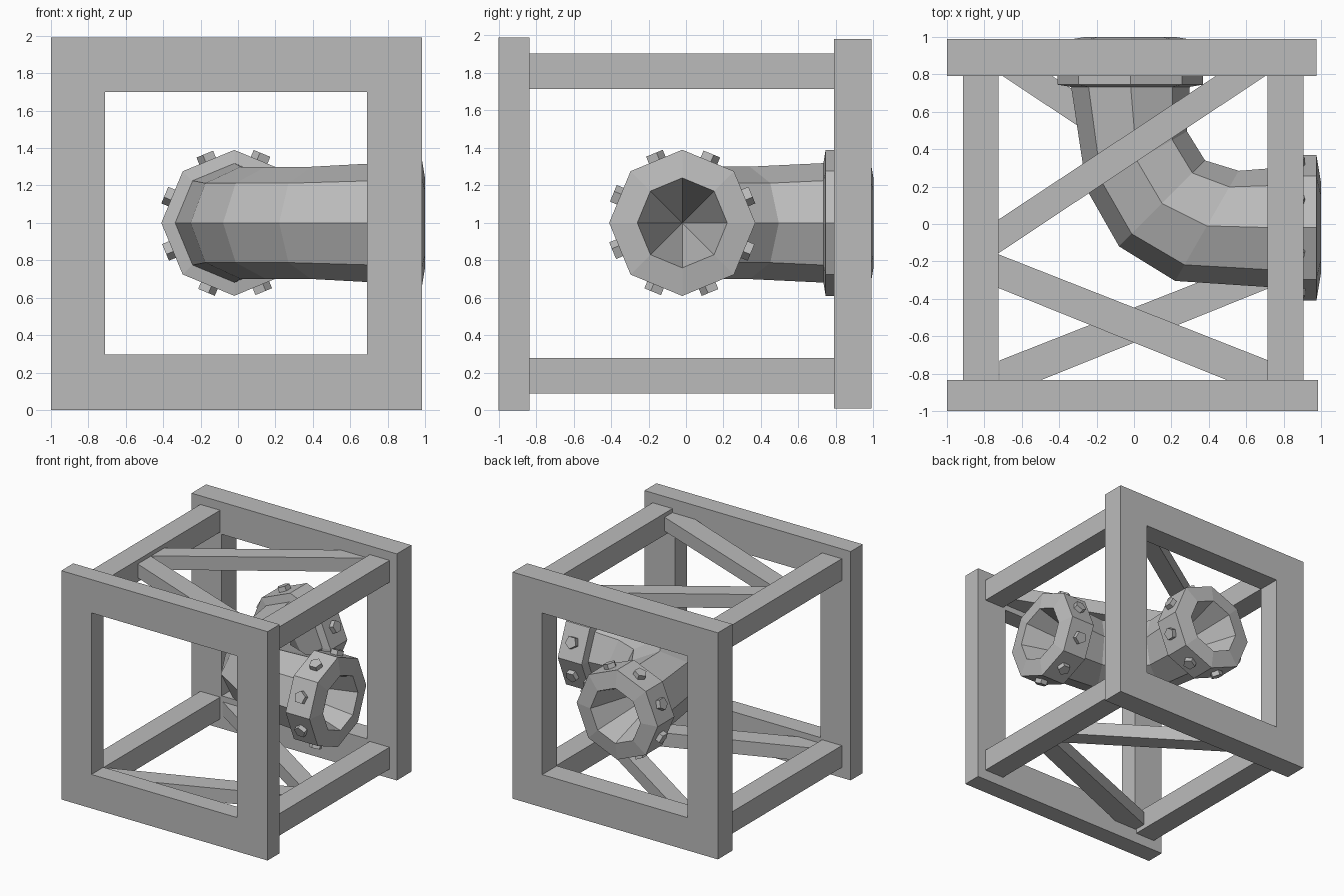
import bpy, bmesh, math
from mathutils import Matrix, Vector

cube = bpy.data.objects.get("Cube")
if cube:
    bpy.data.objects.remove(cube, do_unlink=True)

GREY = (0.5, 0.5, 0.5, 1)
metal = bpy.data.materials.new("plain_grey")
metal.use_nodes = True
metal.diffuse_color = GREY
metal.node_tree.nodes["Principled BSDF"].inputs["Base Color"].default_value = GREY


def finish(name, bm):
    bmesh.ops.remove_doubles(bm, verts=bm.verts, dist=0.0001)
    bmesh.ops.recalc_face_normals(bm, faces=bm.faces)
    mesh = bpy.data.meshes.new(name)
    bm.to_mesh(mesh)
    bm.free()
    mesh.materials.append(metal)
    obj = bpy.data.objects.new(name, mesh)
    bpy.context.collection.objects.link(obj)
    return obj


def loft(name, rings, closed=False, flip=False):
    """Skin a sequence of rings that have equal point counts."""
    bm = bmesh.new()
    loops = [[bm.verts.new(p) for p in ring] for ring in rings]
    pairs = list(zip(loops, loops[1:]))
    if closed:
        pairs.append((loops[-1], loops[0]))
    for a, b in pairs:
        for i in range(len(a)):
            j = (i + 1) % len(a)
            bm.faces.new((a[i], a[j], b[j], b[i]))
    return finish(name, bm)


def prism(name, outline, z0, z1):
    bm = bmesh.new()
    face = bm.faces.new([bm.verts.new((x, y, z0)) for x, y in outline])
    new = bmesh.ops.extrude_face_region(bm, geom=[face])["geom"]
    bmesh.ops.translate(bm, vec=(0, 0, z1 - z0),
                        verts=[v for v in new if isinstance(v, bmesh.types.BMVert)])
    return finish(name, bm)


def box(name, x0, x1, y0, y1, z0, z1):
    return prism(name, [(x0, y0), (x1, y0), (x1, y1), (x0, y1)], z0, z1)


# Square end frames
def square_frame(name, x0, x1, z0, z1, y0, y1):
    outer = [(x0, z0), (x1, z0), (x1, z1), (x0, z1)]
    inner = [(-0.71, 0.295), (0.69, 0.295), (0.69, 1.70), (-0.71, 1.70)]
    rings = [[(x, y, z) for x, z in loop]
             for loop, y in ((outer, y0), (outer, y1), (inner, y1), (inner, y0))]
    loft(name, rings, closed=True)


square_frame("front_frame", -1, 0.985, 0, 1.99, -1, -0.835)
square_frame("back_frame", -1, 0.975, 0.01, 1.98, 0.79, 0.99)

# Corner rails and the diagonal braces between them
long_brace = [(-0.73, -0.16), (0.715, 0.8), (0.45, 0.8), (-0.73, 0.02)]
short_brace = [(-0.73, -0.34), (0.51, -0.84), (0.72, -0.84), (0.72, -0.73), (-0.73, -0.16)]
for level, z, side in (("lower", 0.185, -1), ("upper", 1.81, 1)):
    box(level + "_right_rail", -0.915, -0.725, -0.84, 0.8, z - 0.095, z + 0.095)
    box(level + "_left_rail", 0.715, 0.905, -0.84, 0.8, z - 0.095, z + 0.095)
    for kind, outline in (("long", long_brace), ("short", short_brace)):
        prism(f"{level}_{kind}_brace", [(side * x, y) for x, y in outline], z - 0.06, z + 0.06)

# Eight-sided elbow pipe: centre x, centre y, heading, sideways and upright radius
SIDES = 8
ANGLES = [math.tau * i / SIDES for i in range(SIDES)]
stations = [(-0.02, 0.76, 90, 0.32, 0.32), (0.015, 0.34, 120, 0.31, 0.30),
            (0.15, 0.11, 135, 0.325, 0.30), (0.39, -0.01, 150, 0.34, 0.30),
            (0.76, -0.02, 180, 0.32, 0.32)]
pipe_rings = []
for cx, cy, heading, wide, tall in stations:
    across = math.radians(heading - 90)
    pipe_rings.append([(cx + wide * math.cos(a) * math.cos(across),
                        cy + wide * math.cos(a) * math.sin(across),
                        1 + tall * math.sin(a)) for a in ANGLES])
loft("elbow_pipe", pipe_rings)

# Flanges with a tapered bore, built along +x, and their pentagonal bolts
profile = [(0.72, 0.24), (0.745, 0.39), (0.975, 0.39), (1.0, 0.24), (0.25, 0)]
for name, turn in (("left", 0), ("back", 90)):
    offset = Vector((0, -0.02, 1)) if name == "left" else Vector((-0.02, 0, 1))
    place = Matrix.Translation(offset) @ Matrix.Rotation(math.radians(turn), 4, 'Z')
    bm = bmesh.new()
    loops = [[bm.verts.new(place @ Vector((d, r * math.cos(a), r * math.sin(a))))
              for a in ANGLES] for d, r in profile[:-1]]
    for a, b in zip(loops, loops[1:]):
        for i in range(SIDES):
            j = (i + 1) % SIDES
            bm.faces.new((a[i], a[j], b[j], b[i]))
    tip = bm.verts.new(place @ Vector((profile[-1][0], 0, 0)))
    for i in range(SIDES):
        bm.faces.new((loops[-1][i], loops[-1][(i + 1) % SIDES], tip))
    # Orient outward explicitly, since the shell is open inside the pipe
    finish(name + "_flange", bm)

    bm = bmesh.new()
    for a in ANGLES:
        spot = (place @ Matrix.Rotation(a + math.pi / SIDES, 4, 'X')
                @ Matrix.Translation((0.865, 0, 0.365)))
        bmesh.ops.create_cone(bm, cap_ends=True, segments=5, radius1=0.053,
                              radius2=0.053, depth=0.07, matrix=spot)
    finish(name + "_flange_bolts", bm)
